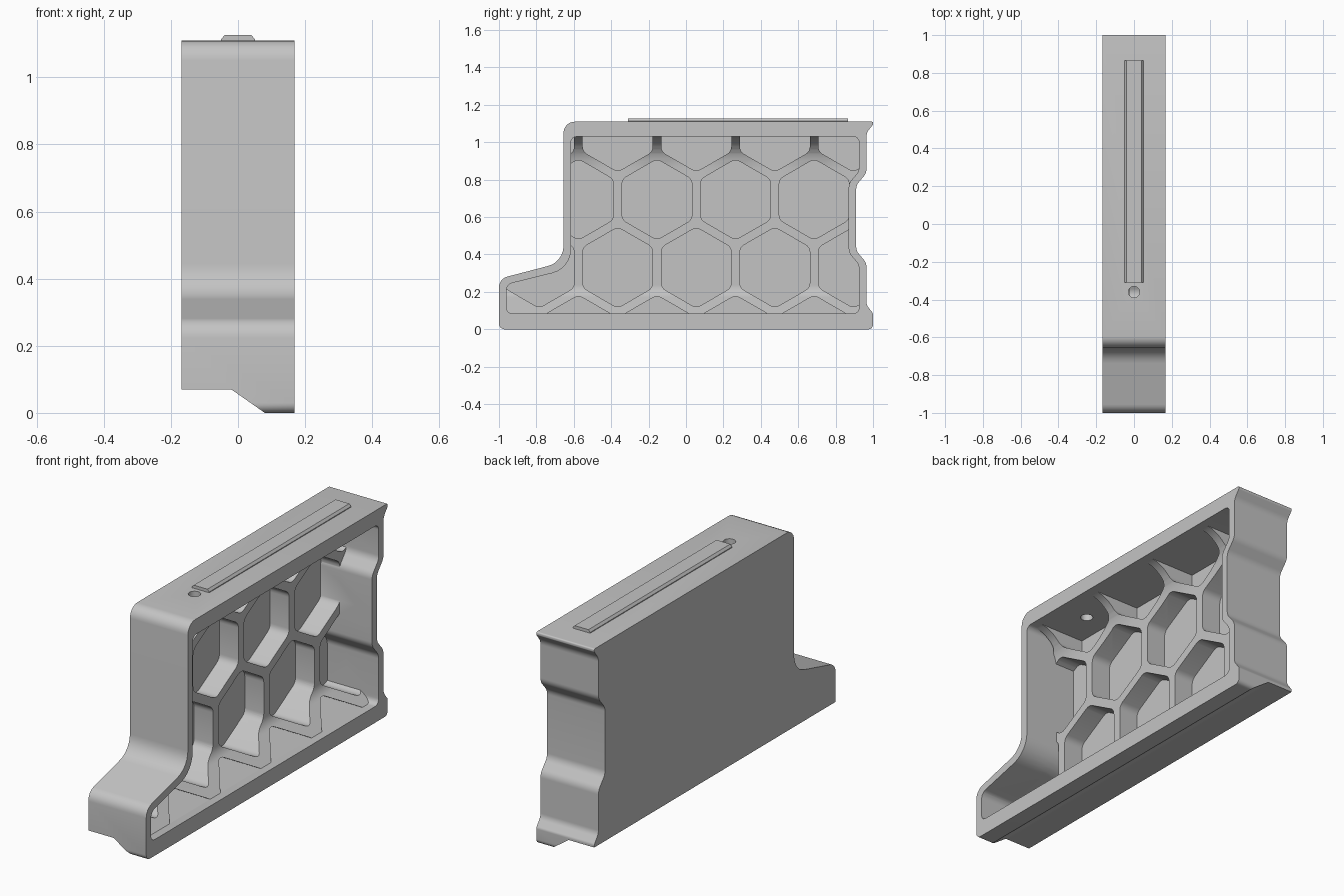
import bpy, bmesh, math
from mathutils import Vector

if "Cube" in bpy.data.objects:
    bpy.data.objects.remove(bpy.data.objects["Cube"])

grey = bpy.data.materials.new("plain grey")
grey.diffuse_color = (0.55, 0.55, 0.55, 1)
grey.use_nodes = True
grey.node_tree.nodes["Principled BSDF"].inputs["Base Color"].default_value = grey.diffuse_color


def rounded(points, steps=6):
    """Turn (u, v, radius) corners into an outline with round corners."""
    out = []
    for i, (u, v, r) in enumerate(points):
        p = Vector((u, v))
        a = Vector(points[i - 1][:2]) - p
        b = Vector(points[(i + 1) % len(points)][:2]) - p
        if r == 0:
            out.append(p)
            continue
        half = a.angle(b) / 2
        t = min(r / math.tan(half), 0.49 * a.length, 0.49 * b.length)
        r = t * math.tan(half)
        a.normalize()
        b.normalize()
        centre = p + (a + b).normalized() * (r / math.sin(half))
        start, end = p + a * t - centre, p + b * t - centre
        sweep = start.angle_signed(end)
        for k in range(steps + 1):
            ang = -sweep * k / steps
            c, s = math.cos(ang), math.sin(ang)
            out.append(centre + Vector((start.x * c - start.y * s,
                                        start.x * s + start.y * c)))
    return out


def prism(name, outlines, axis, lo, hi):
    """Extrude closed outlines along x (outline in y,z) or y (outline in x,z)."""
    bm = bmesh.new()
    for outline in outlines:
        place = (lambda p: (lo, p.x, p.y)) if axis == "x" else (lambda p: (p.x, lo, p.y))
        face = bm.faces.new([bm.verts.new(place(p)) for p in outline])
        ext = bmesh.ops.extrude_face_region(bm, geom=[face])
        verts = [g for g in ext["geom"] if isinstance(g, bmesh.types.BMVert)]
        move = (hi - lo, 0, 0) if axis == "x" else (0, hi - lo, 0)
        bmesh.ops.translate(bm, verts=verts, vec=move)
    bmesh.ops.recalc_face_normals(bm, faces=bm.faces)
    mesh = bpy.data.meshes.new(name)
    bm.to_mesh(mesh)
    bm.free()
    ob = bpy.data.objects.new(name, mesh)
    bpy.context.collection.objects.link(ob)
    mesh.materials.append(grey)
    return ob


def boolean(ob, cutter, operation, keep=False):
    mod = ob.modifiers.new("cut", "BOOLEAN")
    mod.operation = operation
    mod.solver = "EXACT"
    mod.object = cutter
    bpy.context.view_layer.objects.active = ob
    bpy.ops.object.modifier_apply(modifier=mod.name)
    if not keep:
        bpy.data.objects.remove(cutter)


W = 0.168

# Main block with stepped front and notched back
body_outline = rounded([
    (-1, 0, 0.03), (1, 0, 0.025), (1, 0.085, 0.02), (0.965, 0.13, 0.05),
    (0.965, 0.355, 0.06), (0.91, 0.42, 0.06), (0.91, 0.77, 0.06),
    (0.965, 0.835, 0.06), (0.965, 1.05, 0.06), (1, 1.095, 0.01), (1, 1.11, 0.008),
    (-0.655, 1.11, 0.06), (-0.655, 0.36, 0.11), (-1, 0.27, 0.06)])
body = prism("body", [body_outline], "x", -W, W)

# Stepped underside
step = rounded([(-0.4, -0.2, 0), (0.08, -0.2, 0), (0.08, 0, 0),
                (-0.02, 0.07, 0.01), (-0.4, 0.07, 0)])
boolean(body, prism("underside_cutter", [step], "y", -1.2, 1.2), "DIFFERENCE")

# Open pocket outline, used for the main recess and to trim the cells
pocket_outline = rounded([
    (-0.96, 0.085, 0.03), (0.925, 0.085, 0.03), (0.925, 0.345, 0.06),
    (0.87, 0.41, 0.06), (0.87, 0.78, 0.06), (0.925, 0.845, 0.06),
    (0.925, 1.03, 0.03), (-0.615, 1.03, 0.03), (-0.615, 0.325, 0.13),
    (-0.96, 0.24, 0.04)])

# Recess down to the rib tops, sloped below and coved above
recess = prism("recess_cutter", [pocket_outline], "x", -0.15, 0.3)
section = rounded([(0.4, 0.05, 0), (0.17, 0.05, 0), (-0.02, 0.195, 0.08),
                   (-0.02, 1.032, 0.17), (0.4, 1.032, 0)], 10)
boolean(recess, prism("recess_section", [section], "y", -1.2, 1.2), "INTERSECT")

# Honeycomb cells
pitch, radius = 0.42, 0.216
cells = []
for row in range(4):
    cz = -0.034 + 0.364 * row
    for col in range(5):
        cy = -0.785 + pitch * col + (0.21 if row % 2 == 0 else 0)
        cells.append(rounded([
            (cy + radius * math.sin(math.radians(60 * k)),
             cz + radius * math.cos(math.radians(60 * k)), 0.045) for k in range(6)], 4))
honeycomb = prism("cell_cutter", cells, "x", -0.13, 0.165)
trim = prism("cell_trim", [[Vector((p.x, max(p.y, 0.085))) for p in pocket_outline]],
             "x", -0.2, 0.32)
boolean(honeycomb, trim, "INTERSECT")

boolean(body, recess, "DIFFERENCE")
boolean(body, honeycomb, "DIFFERENCE")

# Round hole through the top wall
bpy.ops.mesh.primitive_cylinder_add(vertices=32, radius=0.03, depth=0.3,
                                    location=(0, -0.36, 1.08))
boolean(body, bpy.context.object, "DIFFERENCE")

# Raised rail on top with chamfered edges
rail_section = [Vector(p) for p in
                ((-0.05, 1.1), (0.05, 1.1), (0.05, 1.114), (0.04, 1.126),
                 (-0.04, 1.126), (-0.05, 1.114))]
rail = prism("top_rail", [rail_section], "y", -0.31, 0.865)

# Smooth the round parts, keep the edges sharp
for ob in (body, rail):
    bpy.ops.object.select_all(action="DESELECT")
    ob.select_set(True)
    bpy.context.view_layer.objects.active = ob
    bpy.ops.object.shade_smooth_by_angle(angle=math.radians(30))
